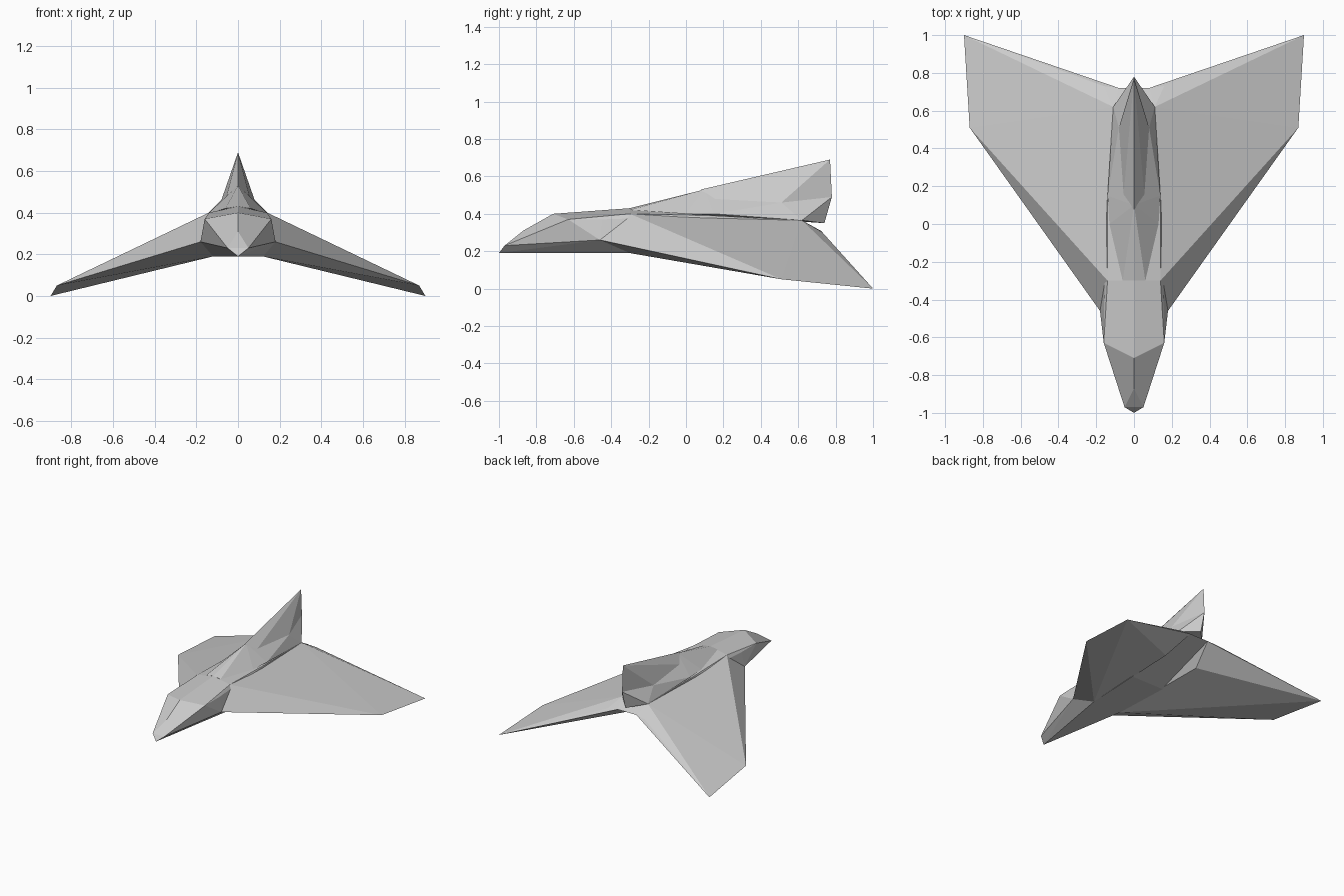
import bpy, bmesh, math


def hull(name, points, sides=(1, -1)):
    """Faceted solid wrapped around the points, for the chosen side(s) of x = 0."""
    bm = bmesh.new()
    for p in {(s * x, y, z) for x, y, z in points for s in sides}:
        bm.verts.new(p)
    res = bmesh.ops.convex_hull(bm, input=list(bm.verts))
    junk = {v for v in res["geom_interior"] + res["geom_unused"]
            if isinstance(v, bmesh.types.BMVert)}
    bmesh.ops.delete(bm, geom=list(junk), context='VERTS')
    bmesh.ops.dissolve_limit(bm, angle_limit=math.radians(1),
                             verts=bm.verts[:], edges=bm.edges[:])
    bmesh.ops.recalc_face_normals(bm, faces=bm.faces[:])
    mesh = bpy.data.meshes.new(name)
    bm.to_mesh(mesh)
    bm.free()
    ob = bpy.data.objects.new(name, mesh)
    bpy.context.collection.objects.link(ob)
    return ob


# Fuselage: pointed nose, cockpit hump, tail ramp underneath
hull("fuselage", [
    (0, -1, 0.19), (0.05, -0.97, 0.23), (0, -0.87, 0.31), (0, -0.71, 0.40),
    (0.16, -0.63, 0.37), (0.16, -0.45, 0.37), (0.18, -0.46, 0.26),
    (0.12, -0.30, 0.19), (0.14, -0.30, 0.40), (0, -0.30, 0.43),
    (0.14, 0.15, 0.39), (0.11, 0.62, 0.365), (0.14, 0.15, 0.19),
    (0.08, 0.72, 0.31)])

# Raised spine running into the tail
hull("spine", [
    (0, -0.30, 0.43), (0.06, -0.30, 0.42), (0.13, 0.0, 0.40), (0.14, 0.15, 0.40),
    (0.07, 0.10, 0.46), (0, 0.10, 0.53), (0.08, 0.51, 0.46),
    (0.11, 0.62, 0.365), (0, 0.78, 0.49), (0, 0.74, 0.35)])

# Tail fin
hull("tail_fin", [
    (0, 0.08, 0.53), (0, 0.77, 0.69), (0.08, 0.51, 0.46), (0.06, 0.10, 0.46),
    (0, 0.78, 0.49)])

# Swept delta wings, drooping to the tips
for side, label in ((1, "right"), (-1, "left")):
    hull("wing_" + label, [
        (0.18, -0.46, 0.26), (0.14, -0.30, 0.40), (0.11, 0.62, 0.365),
        (0.16, 0.73, 0.30), (0.08, 0.72, 0.31), (0.12, -0.30, 0.19),
        (0.14, 0.52, 0.20), (0.87, 0.51, 0.05), (0.90, 1.0, 0)], (side,))
